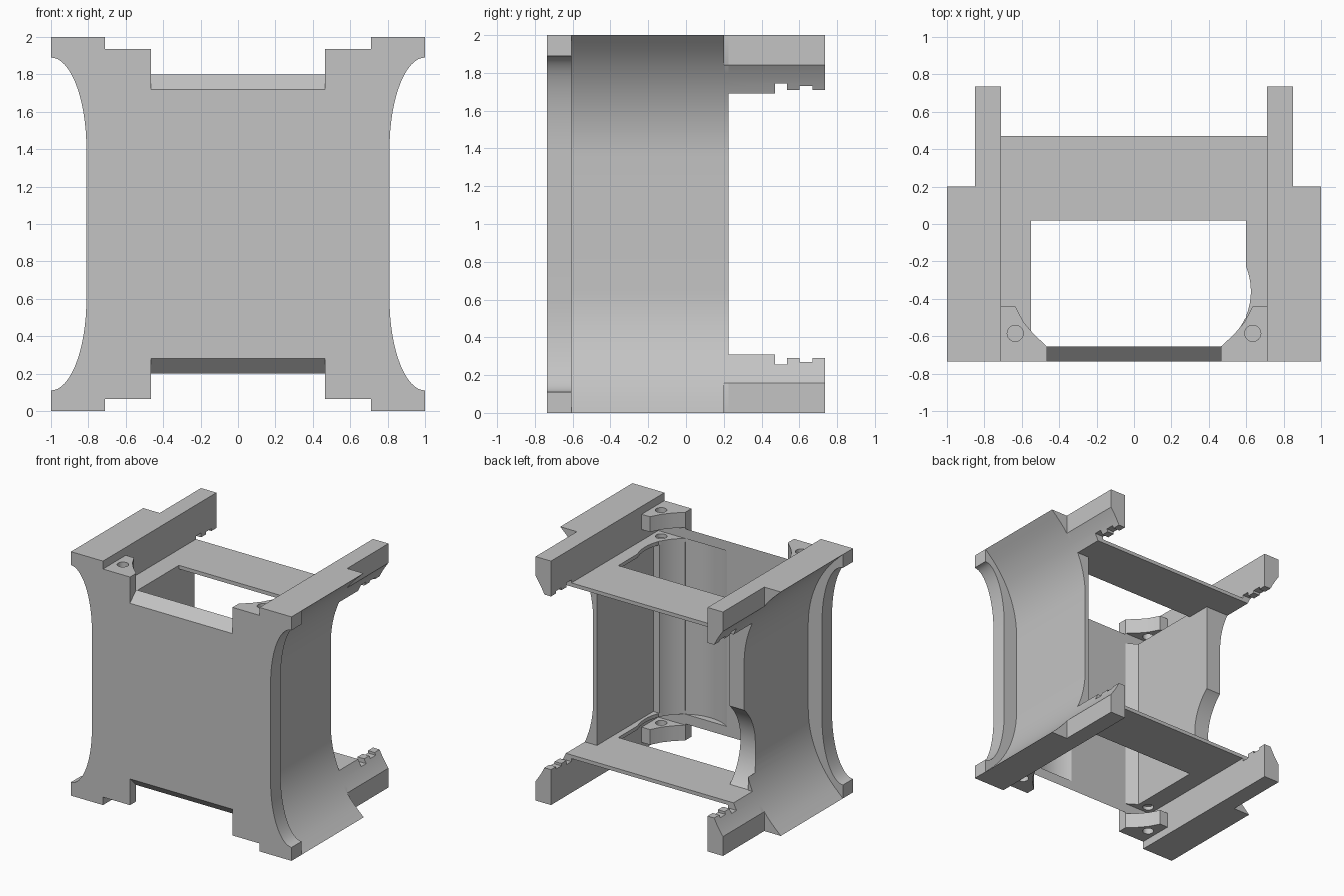
import bpy, bmesh, math
from mathutils import Vector

cube = bpy.data.objects.get("Cube")
if cube:
    bpy.data.objects.remove(cube, do_unlink=True)

grey = bpy.data.materials.new("plain grey")
grey.use_nodes = True
COLOUR = (0.55, 0.55, 0.55, 1)
grey.diffuse_color = COLOUR
grey.node_tree.nodes["Principled BSDF"].inputs["Base Color"].default_value = COLOUR

FRONT, INNER = -0.735, -0.655     # front plate faces
RAIL, LEG = 0.71, 0.85            # rail inner face, leg outer face
parts = []


def prism(name, pts, axis, a, b):
    """Extrude a flat outline along one axis from a to b."""
    place = {"x": lambda p, t: (t, p[0], p[1]),
             "y": lambda p, t: (p[0], t, p[1]),
             "z": lambda p, t: (p[0], p[1], t)}[axis]
    bm = bmesh.new()
    face = bm.faces.new([bm.verts.new(place(p, a)) for p in pts])
    out = bmesh.ops.extrude_face_region(bm, geom=[face])
    moved = [g for g in out["geom"] if isinstance(g, bmesh.types.BMVert)]
    bmesh.ops.translate(bm, verts=moved, vec=Vector(place((0, 0), b - a)))
    bmesh.ops.recalc_face_normals(bm, faces=bm.faces)
    mesh = bpy.data.meshes.new(name)
    bm.to_mesh(mesh)
    bm.free()
    mesh.materials.append(grey)
    ob = bpy.data.objects.new(name, mesh)
    bpy.context.collection.objects.link(ob)
    parts.append(ob)
    return ob


def circle(cx, cy, r, n=32):
    return [(cx + r * math.cos(2 * math.pi * i / n),
             cy + r * math.sin(2 * math.pi * i / n)) for i in range(n)]


def boolean(ob, cutter, mode="DIFFERENCE"):
    """Apply a boolean and discard its cutter."""
    cutter.hide_render = True
    mod = ob.modifiers.new("cut", "BOOLEAN")
    mod.object, mod.operation, mod.solver = cutter, mode, "EXACT"
    bpy.context.view_layer.objects.active = ob
    bpy.ops.object.modifier_apply(modifier=mod.name)
    parts.remove(cutter)
    bpy.data.objects.remove(cutter, do_unlink=True)


def flip(pts, sx, top):
    """Mirror an (x, z) outline to the other side or the other end."""
    return [(sx * x, 2 - z if top else z) for x, z in pts]


def wall_x(z):
    """Outer surface of the flared side wall."""
    d = max(0, 0.655 - min(z, 2 - z))
    return 1.515 - math.sqrt(0.83 ** 2 - d * d)


def section(outer, inner):
    """Side wall outline: outer curve, then rails and the thinner wall."""
    return outer + [(RAIL, 2), (RAIL, 1.69), (inner, 1.69),
                    (inner, 0.31), (RAIL, 0.31), (RAIL, 0)]


# Curves shared by both sides
low = [0.655 * i / 16 for i in range(17)]
heights = low + [2 - z for z in reversed(low)]
wall_curve = [(min(1, wall_x(z)), z) for z in heights]
flange_low = [(1, 0)] + [(1 - 0.19 * math.sin(t), 0.6 - 0.49 * math.cos(t))
                         for t in (math.pi / 2 * i / 16 for i in range(17))]
flange_curve = flange_low + [(x, 2 - z) for x, z in reversed(flange_low)]
bore = circle(0.275, -0.36, 0.35, 64)

# Front plate with chamfered ends
panel = prism("front_panel", [(FRONT, 0.28), (INNER, 0.2), (INNER, 1.8), (FRONT, 1.72)],
              "x", -0.465, 0.465)
boolean(panel, prism("bore_cutter", bore, "z", 0.28, 1.72))

for sx, side in ((1, "left"), (-1, "right")):
    inner = 0.65 if sx > 0 else 0.55
    prism(side + "_front_panel", flip([(0.465, 0.065), (RAIL, 0.065), (RAIL, 1.935),
          (0.465, 1.935)], sx, False), "y", FRONT, INNER)
    prism(side + "_front_flange", flip(section(flange_curve, 0.65), sx, False),
          "y", FRONT, -0.605)

    # Flared wall with rails, and its short stepped back edge
    wall = prism(side + "_wall", flip(section(wall_curve, inner), sx, False),
                 "y", INNER, 0.2)
    edge_curve = [(LEG, 0), (LEG, 0.155)] + [(x, z) for x, z in wall_curve if x < LEG]
    edge_curve += [(LEG, 1.845), (LEG, 2)]
    edge = prism(side + "_wall_edge", flip(section(edge_curve, inner), sx, False),
                 "y", 0.2, 0.225)
    if sx < 0:
        for ob in (wall, edge):
            boolean(ob, prism("notch_cutter", circle(0.52, 0.63, 0.44, 64), "x", -0.72, -0.5))

    for top in (False, True):
        end = side + ("_upper_" if top else "_lower_")
        # Toothed leg trimmed to the wall curve
        teeth = [(0.2, 0), (0.735, 0), (0.735, 0.29), (0.67, 0.29), (0.67, 0.27),
                 (0.6, 0.27), (0.6, 0.29), (0.535, 0.29), (0.535, 0.255),
                 (0.47, 0.255), (0.47, 0.31), (0.2, 0.31)]
        leg = prism(end + "leg", flip(teeth, 1, top), "x", sx * RAIL, sx * LEG)
        trim = [(wall_x(z), z) for z in [-0.1] + low] + [(0.5, 0.655), (0.5, -0.1)]
        boolean(leg, prism("trim_cutter", flip(trim, sx, top), "y", 0, 1), "INTERSECT")

        # Corner tab with a screw hole
        tab = [(0.75, -0.7), (0.75, -0.44), (0.635, -0.44), (0.59, -0.525),
               (0.535, -0.59), (0.465, INNER), (0.465, -0.7)]
        z0, z1 = (1.81, 1.935) if top else (0.065, 0.19)
        tab_ob = prism(end + "tab", [(sx * x, y) for x, y in tab], "z", z0, z1)
        boolean(tab_ob, prism("hole_cutter", circle(sx * 0.635, -0.585, 0.043),
                              "z", z0 - 0.1, z1 + 0.1))

# Shelves with a large opening
for top in (False, True):
    z0, z1 = (1.69, 1.72) if top else (0.28, 0.31)
    outline = [(-RAIL, INNER), (-0.465, INNER), (-0.55, -0.6), (-0.55, 0.02),
               (0.6, 0.02), (0.6, -0.5), (0.465, INNER), (RAIL, INNER),
               (RAIL, 0.47), (-RAIL, 0.47)]
    shelf = prism("upper_shelf" if top else "lower_shelf", outline, "z", z0, z1)
    boolean(shelf, prism("bore_cutter", bore, "z", z0 - 0.1, z1 + 0.1))
    for sx in (1, -1):
        boolean(shelf, prism("hole_cutter", circle(sx * 0.635, -0.585, 0.043),
                             "z", z0 - 0.1, z1 + 0.1))

# Inside corner fillets
corner = prism("left_corner_block", [(0.465, INNER), (0.655, INNER), (0.655, -0.505),
               (0.465, -0.505)], "z", 0.31, 1.69)
boolean(corner, prism("bore_cutter", bore, "z", 0, 2))
prism("right_corner_block", [(-0.56, INNER), (-0.465, INNER), (-0.55, -0.6),
      (-0.56, -0.6)], "z", 0.31, 1.69)

# Smooth the curves, keep hard edges
bpy.ops.object.select_all(action="DESELECT")
for ob in parts:
    ob.select_set(True)
bpy.context.view_layer.objects.active = parts[0]
bpy.ops.object.shade_smooth_by_angle(angle=math.radians(25))
